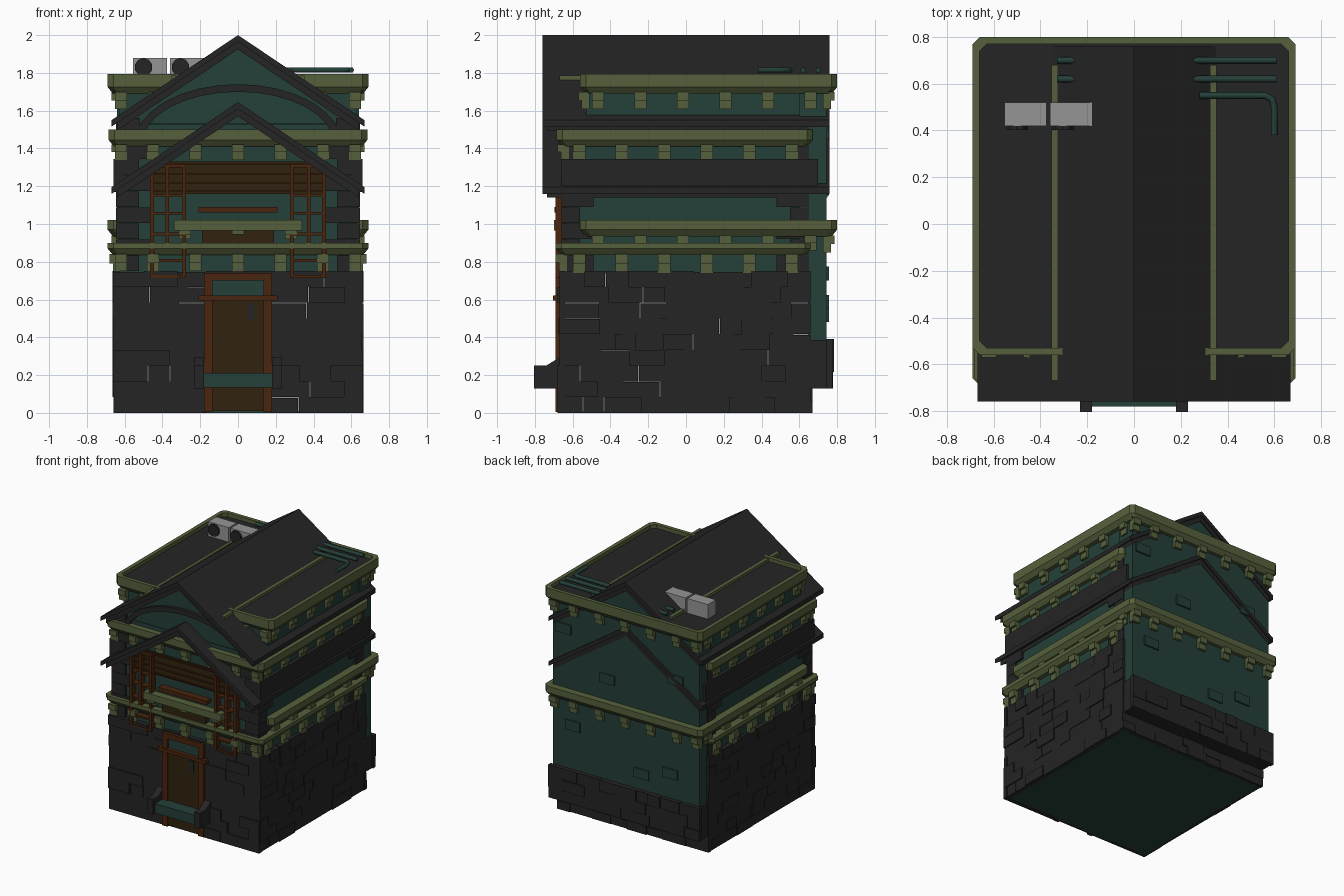
import bpy, bmesh, math, random
from mathutils import Matrix, Vector

random.seed(4)
default_cube = bpy.data.objects.get("Cube")
if default_cube:
    bpy.data.objects.remove(default_cube)


def material(name, red, green, blue):
    mat = bpy.data.materials.new(name)
    mat.use_nodes = True
    mat.diffuse_color = (red, green, blue, 1)
    shader = mat.node_tree.nodes["Principled BSDF"]
    shader.inputs["Base Color"].default_value = mat.diffuse_color
    shader.inputs["Roughness"].default_value = 0.9
    return mat


STONE = material("dark stone", .018, .018, .018)
TEAL = material("deep teal", .018, .05, .041)
OLIVE = material("olive trim", .092, .118, .045)
WOOD = material("red brown wood", .065, .018, .0045)
PANEL = material("dark wood", .031, .016, .005)
METAL = material("light grey", .3, .3, .3)


def finish(name, bm, mat):
    bmesh.ops.recalc_face_normals(bm, faces=bm.faces[:])
    mesh = bpy.data.meshes.new(name)
    bm.to_mesh(mesh)
    bm.free()
    mesh.materials.append(mat)
    obj = bpy.data.objects.new(name, mesh)
    bpy.context.scene.collection.objects.link(obj)
    return obj


def add_box(bm, xs, ys, zs):
    spans = [sorted(span) for span in (xs, ys, zs)]
    centre = Vector([(low + high) / 2 for low, high in spans])
    size = Vector([high - low for low, high in spans])
    matrix = Matrix.Translation(centre) @ Matrix.Diagonal(size).to_4x4()
    bmesh.ops.create_cube(bm, size=1, matrix=matrix)


def box(name, mat, xs, ys, zs):
    bm = bmesh.new()
    add_box(bm, xs, ys, zs)
    return finish(name, bm, mat)


def extrude(name, mat, points, start, end, along="y"):
    """Extrude a profile of (horizontal, z) points along x or y."""
    bm = bmesh.new()
    place = (lambda p, d: (p[0], d, p[1])) if along == "y" else (lambda p, d: (d, p[0], p[1]))
    rings = [[bm.verts.new(place(p, d)) for p in points] for d in (start, end)]
    for ring in rings:
        bm.faces.new(ring)
    count = len(points)
    for i in range(count):
        j = (i + 1) % count
        bm.faces.new((rings[0][i], rings[0][j], rings[1][j], rings[1][i]))
    return finish(name, bm, mat)


def add_on_side(bm, side, along, depth, zs):
    """Box placed on one side of the house; depth is the outward span."""
    sign = 1 if side in ("left", "back") else -1
    outward = [sign * d for d in depth]
    if side in ("left", "right"):
        add_box(bm, outward, along, zs)
    else:
        add_box(bm, along, outward, zs)


def masonry(name, side, start, end, face, bottom, top, rows):
    bm = bmesh.new()
    height = (top - bottom) / rows
    for row in range(rows):
        z = bottom + row * height
        at = start
        while at < end - .01:
            stop = at + random.uniform(.1, .22)
            if end - stop < .08:
                stop = end
            gap = .005 if random.random() < .16 else 0
            crack = .004 if random.random() < .12 else 0
            proud = random.choice((0, 0, 0, .004, .009))
            add_on_side(bm, side, (at, stop - gap), (face - .03, face + proud),
                        (z, z + height - crack))
            at = stop
    finish(name, bm, STONE)


def cornice(name, half, front, back, bottom, top, lip):
    """Chamfered ring with a flared underside."""
    bm = bmesh.new()
    deep = .08
    profile = [(deep, bottom), (.028, bottom), (0, bottom + .035), (0, top),
               (lip, top), (lip, top - .04), (deep, top - .04)]
    loops = []
    for inset, z in profile:
        x, low, high, c = half - inset, front + inset, back - inset, .03
        corners = [(x - c, low), (x, low + c), (x, high - c), (x - c, high),
                   (c - x, high), (-x, high - c), (-x, low + c), (c - x, low)]
        loops.append([bm.verts.new((a, b, z)) for a, b in corners])
    for k, loop in enumerate(loops):
        following = loops[(k + 1) % len(loops)]
        for i in range(8):
            j = (i + 1) % 8
            bm.faces.new((loop[i], loop[j], following[j], following[i]))
    finish(name, bm, OLIVE)


def brackets(name, side, spots, wall, top, drop):
    bm = bmesh.new()
    for spot in spots:
        span = (spot - .032, spot + .032)
        add_on_side(bm, side, span, (wall - .02, wall + .04), (top - drop / 2, top))
        add_on_side(bm, side, span, (wall - .02, wall + .022), (top - drop, top))
    finish(name, bm, OLIVE)


# Stone ground floor
box("underside", TEAL, (-.65, .65), (-.66, .65), (0, .01))
box("mortar_core", METAL, (-.645, .645), (-.655, .645), (.01, .74))
for side in ("left", "right"):
    masonry(side + "_stonework", side, -.67, .66, .655, 0, .75, 9)
masonry("front_stonework_right", "front", -.66, -.17, .67, 0, .75, 9)
masonry("front_stonework_left", "front", .17, .66, .67, 0, .75, 9)
masonry("front_stonework_over_door", "front", -.17, .17, .665, .66, .75, 1)
masonry("back_stonework_foot", "back", -.66, .66, .66, 0, .13, 2)
box("back_plinth", STONE, (-.65, .65), (.62, .765), (.13, .385))
masonry("back_stonework", "back", -.66, .66, .775, .13, .39, 3)

# Teal upper walls
box("upper_wall", TEAL, (-.63, .63), (-.64, .66), (.74, 1.53))
box("back_wall", TEAL, (-.64, .64), (.6, .745), (.385, 1.74))
box("attic_wall", TEAL, (-.63, .63), (-.53, .7), (1.5, 1.74))
bm = bmesh.new()
for x, z in ((-.45, .55), (.4, .7), (.1, 1.15), (-.5, 1.3), (.48, 1.45), (-.2, .48)):
    add_on_side(bm, "back", (x, x + .13), (.7, .757), (z, z + .075))
finish("back_wall_bricks", bm, TEAL)

# Corner stones
bm = bmesh.new()
for s in (-1, 1):
    for row in range(9):
        z = .75 + row * .085
        if z > 1.5:
            continue
        long, short = (.2, .1) if row % 2 else (.12, .17)
        add_box(bm, (s * (.645 - long), s * .645), (-.66, short - .66), (z, z + .083))
        add_box(bm, (s * .6, s * .645), (.65 - short, .65), (z, z + .083))
    add_box(bm, (s * .52, s * .645), (-.66, -.5), (1.5, 1.56))
    add_box(bm, (s * .6, s * .66), (-.66, .7), (1.17, 1.345))
finish("corner_stones", bm, STONE)

# Two stacked gable roofs
for level, peak in (("lower", 1.645), ("upper", 2)):
    slope = .672

    def chevron(half, top, thick):
        return [(-half, top - half * slope), (0, top), (half, top - half * slope),
                (half, top - half * slope - thick), (0, top - thick),
                (-half, top - half * slope - thick)]
    extrude(level + "_roof", STONE, chevron(.67, peak, .035), -.76, .76)
    extrude(level + "_rake_board", STONE, chevron(.64, peak - .03, .045), -.735, .748)
    if level == "upper":
        inner = peak - .05
        extrude("upper_gable_wall", TEAL, [(-.62, inner - .62 * slope), (0, inner),
                (.62, inner - .62 * slope)], -.64, .74)

# Curved trim in the upper gable
outer, inner = [], []
for step in range(17):
    angle = math.pi * step / 16
    c, s = math.cos(angle), math.sin(angle)
    outer.append((.55 * c, 1.42 + .32 * s))
    inner.append((.51 * c, 1.42 + .28 * s))
extrude("gable_arch_trim", STONE, outer + inner[::-1], -.665, -.63)

# Cornices and their brackets
pitch = .225
side_spots = [pitch * i - .015 for i in range(-2, 4)]
front_spots = [-.62, .62] + [pitch * i for i in range(-2, 3)]
cornice("first_cornice", .69, -.69, .66, .835, .9, .08)
cornice("second_cornice", .69, -.56, .8, .935, 1.02, .08)
cornice("third_cornice", .685, -.685, .67, 1.41, 1.5, .08)
cornice("parapet", .69, -.56, .8, 1.69, 1.795, .03)
for side in ("left", "right"):
    early = [y - .1 for y in side_spots]
    brackets(side + "_first_brackets", side, early, .64, .84, .1)
    brackets(side + "_second_brackets", side, side_spots, .63, .94, .08)
    brackets(side + "_third_brackets", side, early, .63, 1.42, .08)
    brackets(side + "_parapet_brackets", side, side_spots, .63, 1.7, .09)
brackets("front_first_brackets", "front", front_spots, .65, .84, .09)
brackets("front_third_brackets", "front", front_spots, .64, 1.42, .08)
brackets("front_parapet_brackets", "front", (-.62, -.44, .44, .62), .53, 1.7, .09)
brackets("back_second_brackets", "back", front_spots, .745, .94, .09)
brackets("back_parapet_brackets", "back", front_spots, .745, 1.7, .09)

# Roof deck with flashing strips
box("roof_deck", STONE, (-.662, .662), (-.53, .772), (1.7, 1.765))
for name, s in (("right", -1), ("left", 1)):
    box(name + "_flashing", OLIVE, (s * .328, s * .352), (-.67, .68), (1.755, 1.787))

# Entrance
box("door", PANEL, (-.14, .14), (-.68, -.63), (.01, .6))
box("transom", TEAL, (-.14, .14), (-.675, -.63), (.6, .71))
box("door_head", WOOD, (-.18, .18), (-.69, -.63), (.7, .74))
box("door_lintel", WOOD, (-.21, .21), (-.705, -.63), (.595, .622))
box("door_plaque", STONE, (.05, .09), (-.684, -.67), (.49, .58))
box("door_step", TEAL, (-.19, .19), (-.78, -.64), (.135, .21))
for name, s in (("right", -1), ("left", 1)):
    box(name + "_door_post", WOOD, (s * .135, s * .18), (-.69, -.63), (.005, .72))
    extrude(name + "_step_cheek", STONE, [(-.805, .13), (-.805, .25), (-.74, .25),
            (-.66, .3), (-.64, .3), (-.64, .13)], s * .18, s * .232, "x")

# Timber bay front over the entrance
box("timber_panel", PANEL, (-.46, .46), (-.655, -.62), (1.16, 1.33))
bm = bmesh.new()
for z in (1.17, 1.215, 1.26, 1.315):
    add_box(bm, (-.46, .46), (-.664, -.64), (z, z + .008))
finish("timber_slats", bm, WOOD)
box("bay_sill", WOOD, (-.21, .21), (-.695, -.63), (1.06, 1.09))
box("bay_opening", PANEL, (-.19, .19), (-.68, -.63), (.9, .99))
box("balcony_rail", OLIVE, (-.34, .34), (-.7, -.63), (.965, 1.02))
brackets("balcony_brackets", "front", (-.28, 0, .28), .65, .97, .05)
bm = bmesh.new()
for s in (-1, 1):
    for x in (.285, .375, .455):
        bottom = .72 if x != .375 else .9
        add_box(bm, (s * (x - .01), s * (x + .01)), (-.69, -.64), (bottom, 1.31))
    for z in (.715, .8, .94, 1.05, 1.145, 1.3):
        add_box(bm, (s * .28, s * .46), (-.685, -.64), (z, z + .014))
finish("bay_side_frames", bm, WOOD)

# Rooftop air units with fans
for name, x in (("outer", -.465), ("inner", -.27)):
    box(name + "_air_unit", METAL, (x - .09, x + .09), (.42, .52), (1.76, 1.88))
    bm = bmesh.new()
    turn = Matrix.Translation((x - .035, .415, 1.83)) @ Matrix.Rotation(math.pi / 2, 4, "X")
    bmesh.ops.create_cone(bm, cap_ends=True, segments=10, radius1=.048, radius2=.048,
                          depth=.025, matrix=turn)
    finish(name + "_fan", bm, STONE)

# Rooftop pipes
height = 1.815
for name, path in (("back_pipe", [(-.33, .7), (.61, .7)]), ("middle_pipe", [(-.33, .62), (.61, .62)]),
                   ("bent_pipe", [(.28, .55), (.56, .55), (.59, .535), (.6, .5), (.6, .38)])):
    curve = bpy.data.curves.new(name, "CURVE")
    curve.dimensions = "3D"
    curve.bevel_depth = .015
    curve.bevel_resolution = 1
    curve.use_fill_caps = True
    spline = curve.splines.new("POLY")
    spline.points.add(len(path) - 1)
    for point, (x, y) in zip(spline.points, path):
        point.co = (x, y, height, 1)
    curve.materials.append(TEAL)
    bpy.context.scene.collection.objects.link(bpy.data.objects.new(name, curve))
